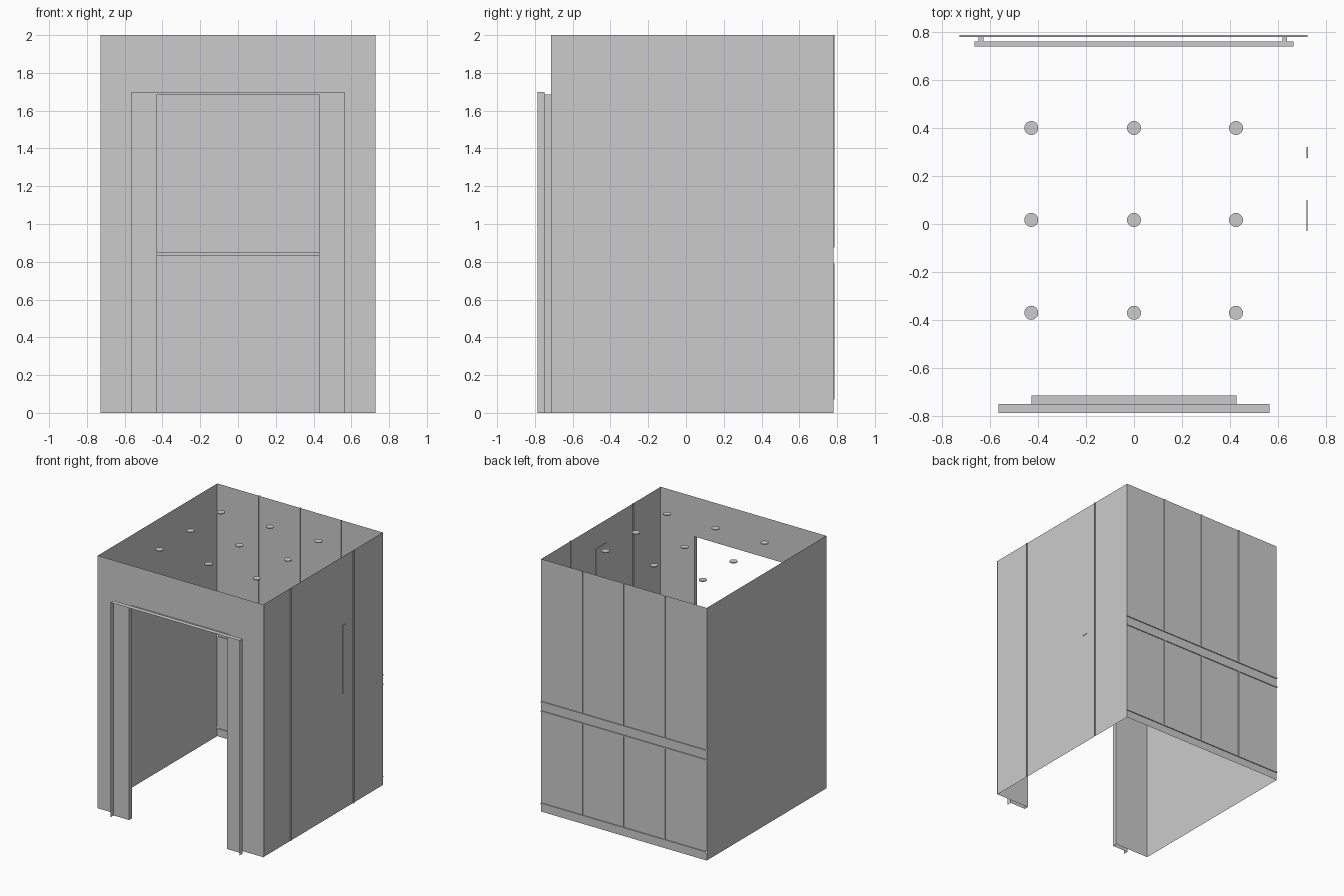
import bpy
import bmesh

cube = bpy.data.objects.get("Cube")
if cube:
    bpy.data.objects.remove(cube)

grey = bpy.data.materials.new("plain_grey")
grey.use_nodes = True
color = (0.6, 0.6, 0.6, 1)
grey.diffuse_color = color
grey.node_tree.nodes["Principled BSDF"].inputs["Base Color"].default_value = color

WIDTH, FRONT, BACK, HEIGHT = 0.728, -0.715, 0.78, 2.0
RIGHT = 0.722      # plane of the panelled side wall
DEPTH = 0.007      # depth of the grooves
GAP = 0.005        # half the width of a groove


def finish(name, bm):
    mesh = bpy.data.meshes.new(name)
    bm.to_mesh(mesh)
    bm.free()
    obj = bpy.data.objects.new(name, mesh)
    mesh.materials.append(grey)
    bpy.context.collection.objects.link(obj)
    return obj


def sweep(name, path, offset):
    """Extrude an open path of points into a folded sheet."""
    bm = bmesh.new()
    a = [bm.verts.new(p) for p in path]
    b = [bm.verts.new([u + v for u, v in zip(p, offset)]) for p in path]
    for i in range(len(path) - 1):
        bm.faces.new((a[i], a[i + 1], b[i + 1], b[i]))
    return finish(name, bm)


def box(name, low, high):
    bm = bmesh.new()
    bmesh.ops.create_cube(bm, size=1)
    for v in bm.verts:
        v.co = [h if c > 0 else l for c, l, h in zip(v.co, low, high)]
    return finish(name, bm)


def grooved(start, end, seams, base):
    """Flat section line with an outward groove at each seam."""
    line = [(start, base)]
    for s in seams:
        line += [(s - GAP, base), (s - GAP, base + DEPTH),
                 (s + GAP, base + DEPTH), (s + GAP, base)]
    return line + [(end, base)]


# Plain side wall
sweep("left_plain_wall", [(-WIDTH, FRONT, 0), (-WIDTH, BACK, 0)], (0, 0, HEIGHT))

# Side wall of three panels
section = grooved(FRONT, BACK, (-0.375, 0.41), RIGHT)
sweep("panelled_side_wall", [(x, y, 0) for y, x in section], (0, 0, HEIGHT))

# Back wall: two rows of panels, with a skirting and a rail band
slots = (0.065, 0.795, 0.87)
levels = (0, *slots, HEIGHT)
names = ("skirting", "lower_back_panels", "rail_band", "upper_back_panels")
for i, name in enumerate(names):
    z0 = levels[i] + (GAP if i else 0)
    z1 = levels[i + 1] - (GAP if i < 3 else 0)
    seams = (-0.36, 0, 0.36) if "panels" in name else ()
    section = grooved(-WIDTH, RIGHT, seams, BACK)
    sweep(name, [(x, y, z0) for x, y in section], (0, 0, z1 - z0))

# Horizontal grooves between the rows
for z in slots:
    section = grooved(z - GAP, z + GAP, (z,), BACK)
    sweep("back_groove", [(-WIDTH, y, h) for h, y in section], (WIDTH + RIGHT, 0, 0))

# Front wall around the doorway
DOOR, DOOR_TOP = 0.428, 1.685
TRIM, TRIM_TOP = 0.565, 1.70
STEP, LIP = -0.75, -0.787


def arch(half, top, y):
    return [(-half, y, 0), (-half, y, top), (half, y, top), (half, y, 0)]


def bridge(name, outer, inner):
    """Sheet joining two doorway outlines."""
    bm = bmesh.new()
    a = [bm.verts.new(p) for p in outer]
    b = [bm.verts.new(p) for p in inner]
    for i in range(3):
        bm.faces.new((a[i], a[i + 1], b[i + 1], b[i]))
    return finish(name, bm)


bridge("front_wall", arch(WIDTH, HEIGHT, FRONT), arch(DOOR, DOOR_TOP, FRONT))
bridge("door_jamb", arch(DOOR, DOOR_TOP, FRONT), arch(DOOR, DOOR_TOP, STEP))
bridge("door_frame_face", arch(TRIM, TRIM_TOP, STEP), arch(DOOR, DOOR_TOP, STEP))
bridge("door_frame_lip", arch(TRIM, TRIM_TOP, STEP), arch(TRIM, TRIM_TOP, LIP))

# Handrail with two brackets
box("handrail", (-0.665, 0.74, 0.832), (0.665, 0.76, 0.853))
for x in (-0.638, 0.628):
    box("handrail_bracket", (x - 0.01, 0.76, 0.836), (x + 0.01, BACK, 0.849))

# Control panel and narrow plate on the panelled side
box("control_panel", (RIGHT - 0.004, -0.03, 0.2), (RIGHT, 0.1, 1.82))
box("narrow_plate", (RIGHT - 0.003, 0.275, 0.92), (RIGHT + 0.004, 0.32, 1.457))

# Ceiling lights
for x in (-0.428, 0, 0.425):
    for y in (-0.37, 0.017, 0.4):
        bm = bmesh.new()
        bmesh.ops.create_cone(bm, cap_ends=True, segments=32,
                              radius1=0.029, radius2=0.029, depth=0.006)
        bmesh.ops.translate(bm, verts=bm.verts, vec=(x, y, HEIGHT - 0.003))
        finish("ceiling_light", bm)
